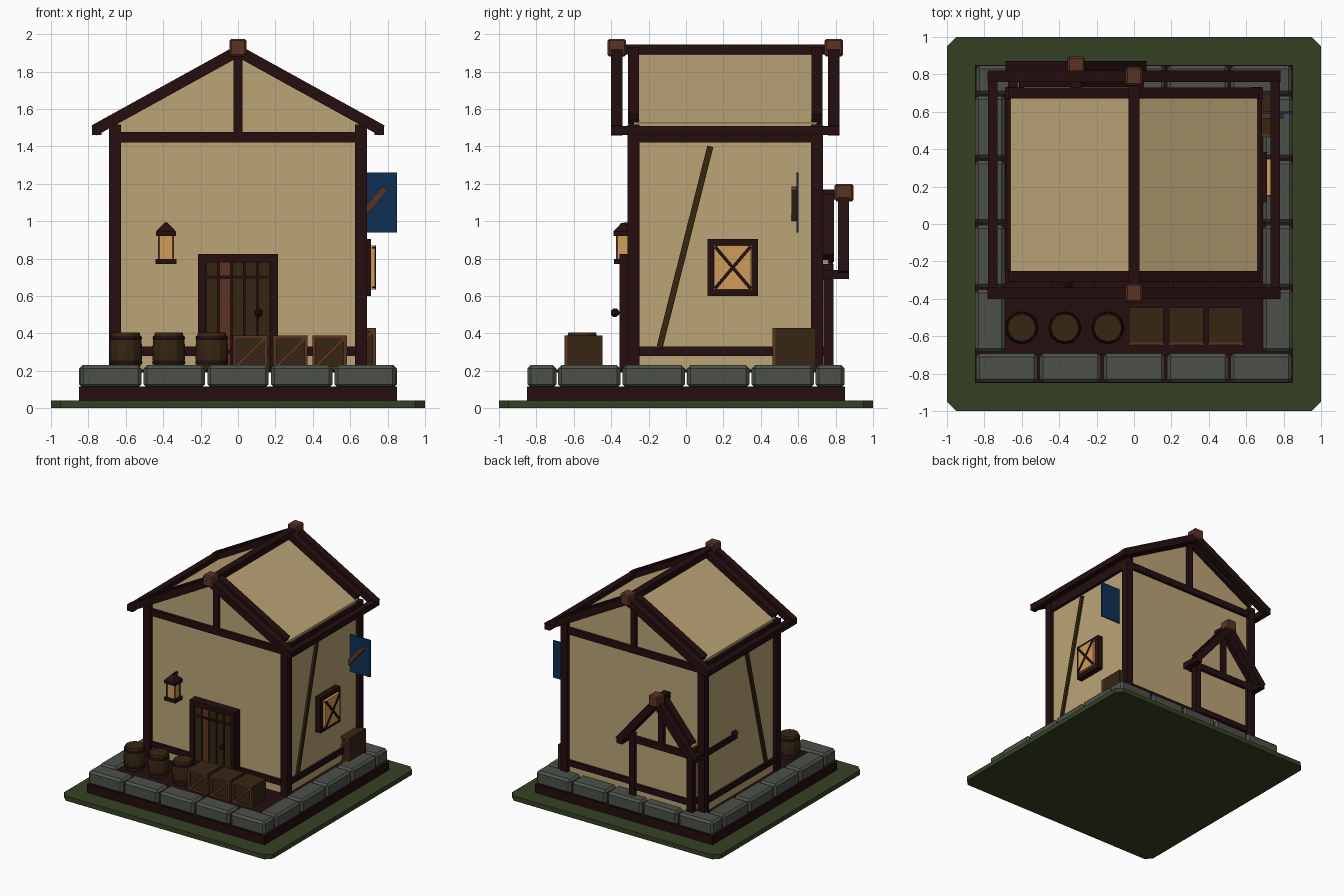
import bpy, bmesh, math
from mathutils import Vector, Matrix

if "Cube" in bpy.data.objects:
    bpy.data.objects.remove(bpy.data.objects["Cube"])

def mat(name, r, g, b):
    m = bpy.data.materials.new(name)
    m.diffuse_color = (r, g, b, 1)
    m.use_nodes = True
    m.node_tree.nodes["Principled BSDF"].inputs["Base Color"].default_value = m.diffuse_color
    return m

CREAM = mat("cream plaster", .50, .375, .185)
DARK = mat("dark timber", .018, .0045, .005)
RED = mat("red brown wood", .107, .034, .018)
WOOD = mat("brown wood", .038, .019, .006)
STONE = mat("grey stone", .072, .083, .066)
GREEN = mat("grass green", .036, .053, .017)
BLUE = mat("blue cloth", .0045, .03, .09)
GLOW = mat("warm glass", .62, .33, .10)

def finish(name, bm, m, bevel=0):
    bmesh.ops.recalc_face_normals(bm, faces=bm.faces)
    me = bpy.data.meshes.new(name)
    bm.to_mesh(me)
    bm.free()
    me.materials.append(m)
    ob = bpy.data.objects.new(name, me)
    bpy.context.collection.objects.link(ob)
    if bevel:
        b = ob.modifiers.new("bevel", 'BEVEL')
        b.width, b.segments = bevel, 1
    return ob

def box(name, x0, x1, y0, y1, z0, z1, m, bevel=0):
    bm = bmesh.new()
    mx = Matrix.Translation(((x0+x1)/2, (y0+y1)/2, (z0+z1)/2)) @ Matrix.Diagonal((x1-x0, y1-y0, z1-z0, 1))
    bmesh.ops.create_cube(bm, size=1, matrix=mx)
    return finish(name, bm, m, bevel)

def beam(name, a, b, side, w, t, m):
    """Bar from a to b; w is its width along the side axis, t the other thickness."""
    a, b, s = Vector(a), Vector(b), Vector(side)
    d = (b - a).normalized()
    n = d.cross(s)
    rot = Matrix((s, n, d)).transposed().to_4x4()
    bm = bmesh.new()
    bmesh.ops.create_cube(bm, size=1, matrix=Matrix.Translation((a+b)/2) @ rot
                          @ Matrix.Diagonal((w, t, (b-a).length, 1)))
    return finish(name, bm, m)

def prism(name, pts, lo, hi, axis, m):
    """Extrude a profile: (x,z) along y, or (x,y) along z."""
    bm = bmesh.new()
    put = (lambda p, h: (p[0], h, p[1])) if axis == 'Y' else (lambda p, h: (p[0], p[1], h))
    A = [bm.verts.new(put(p, lo)) for p in pts]
    B = [bm.verts.new(put(p, hi)) for p in pts]
    bm.faces.new(A)
    bm.faces.new(B)
    for i in range(len(pts)):
        j = (i + 1) % len(pts)
        bm.faces.new((A[i], A[j], B[j], B[i]))
    return finish(name, bm, m)

def lathe(name, prof, x, y, n, m, turn=0):
    """Closed solid of n sides from (radius, z) pairs."""
    bm = bmesh.new()
    rings = [[bm.verts.new((x + r*math.cos(turn + 2*math.pi*i/n), y + r*math.sin(turn + 2*math.pi*i/n), z))
              for i in range(n)] for r, z in prof]
    for A, B in zip(rings, rings[1:]):
        for i in range(n):
            bm.faces.new((A[i], A[(i+1) % n], B[(i+1) % n], B[i]))
    bm.faces.new(rings[0])
    bm.faces.new(rings[-1])
    return finish(name, bm, m)

# Ground, plinth, floor
c = .95
prism("ground", [(-1, -c), (-c, -1), (c, -1), (1, -c), (1, c), (c, 1), (-c, 1), (-1, c)], 0, .04, 'Z', GREEN)
box("plinth", -.85, .85, -.85, .85, .04, .115, DARK)
box("floor", -.7, .7, -.7, .7, .19, .208, DARK)

# Ring of foundation stones
g = .006
for s in (-1, 1):
    for i in range(5):
        a = -.85 + .34*i
        ya, yb = sorted((s*.85, s*.69))
        box("foundation_stone", a+g, a+.34-g, ya+.002, yb-.002, .11, .23, STONE, .018)
    for i in range(4):
        a = -.69 + .345*i
        xa, xb = sorted((s*.85, s*.69))
        box("foundation_stone", xa, xb, a+g, a+.345-g, .11, .23, STONE, .018)

def house(tag, cx, hw, yf, yb, tie, rake, apex, over, pw, ends, cube):
    """Timber framed gabled body: walls, posts, sills, ties, rakes, purlins, ridge, finials."""
    hx, hz = rake                      # lower end of the rake centre line
    slope = (apex - hz) / hx
    ez, pz = apex - .02 - slope*hw, apex - .02
    z0 = .195
    prism(tag+"_walls", [(cx-hw, z0), (cx+hw, z0), (cx+hw, ez), (cx, pz), (cx-hw, ez)], yf, yb, 'Y', CREAM)
    h = pw/2
    for s in (-1, 1):
        x = cx + s*(hw - .003)
        for y in (yf, yb):
            box(tag+"_corner_post", x-h, x+h, y-h, y+h, z0, ez-.01, DARK)
        box(tag+"_side_sill", x-.02, x+.02, yf, yb, .28, .33, DARK)
        box(tag+"_side_plate", x-.028, x+.028, yf, yb, tie-.03, tie+.055, DARK)
        xo = cx + s*(hx - .015)
        box(tag+"_eave_purlin", xo-.026, xo+.026, yf-over-.03, yb+over+.03, hz-.025, hz+.025, DARK)
        for y in (yf, yb, yf-over, yb+over):
            k = 1 if y in (yf-over, yb+over) else hw/hx
            beam(tag+"_rake", (cx+s*hx*k, y, apex-slope*hx*k), (cx, y, apex), (0, 1, 0), .06, .06, DARK)
    for y in (yf, yb):
        box(tag+"_tie_beam", cx-hw, cx+hw, y-.025, y+.025, tie-.028, tie+.028, DARK)
        box(tag+"_end_sill", cx-hw, cx+hw, y-.02, y+.02, .28, .33, DARK)
        box(tag+"_king_post", cx-.025, cx+.025, y-.025, y+.025, tie, apex, DARK)
    box(tag+"_ridge", cx-.03, cx+.03, yf-over-.03, yb+over+.03, apex-.02, apex+.035, DARK)
    for y in ends:
        box(tag+"_finial", cx-cube, cx+cube, y-.05, y+.05, apex-.03, apex+.065, RED, .01)

house("main", 0, .66, -.28, .70, 1.45, (.77, 1.485), 1.91, .09, .065, (-.37, .79), .046)
house("annex", -.31, .28, .37, .762, .715, (.353, .715), 1.135, .08, .055, (.845,), .046)

# Diagonal side braces
for s in (-1, 1):
    beam("side_brace", (s*.662, -.14, .33), (s*.662, .13, 1.40), (1, 0, 0), .03, .033, WOOD)

# Door
for s in (-1, 1):
    box("door_jamb", s*.195-.02, s*.195+.02, -.355, -.27, .2, .82, DARK)
box("door_lintel", -.215, .215, -.355, -.27, .78, .825, DARK)
box("door_back", -.18, .18, -.33, -.27, .2, .79, DARK)
for i in range(5):
    x = -.175 + .07*i
    box("door_plank", x+.005, x+.065, -.345, -.3, .2, .78, RED if i == 1 else WOOD)
for z in (.30, .70):
    box("door_strap", -.175, .175, -.352, -.32, z-.01, z+.01, DARK)
lathe("door_knob", [(.008, .488), (.021, .5), (.021, .522), (.008, .534)], .11, -.38, 8, DARK)
box("knob_stem", .103, .117, -.38, -.34, .504, .518, DARK)

# Lantern
lx, ly, q = -.385, -.335, math.pi/4
box("lantern_base", lx-.055, lx+.055, ly-.05, ly+.05, .77, .797, DARK)
box("lantern_glass", lx-.035, lx+.035, ly-.032, ly+.032, .797, .92, GLOW)
for sx in (-1, 1):
    for sy in (-1, 1):
        a, b = lx+sx*.037, ly+sy*.034
        box("lantern_bar", a-.005, a+.005, b-.005, b+.005, .797, .92, RED)
lathe("lantern_cap", [(.075, .92), (.075, .945), (.022, .985), (.015, .99)], lx, ly, 4, DARK, q)
beam("lantern_arm", (lx, ly, .985), (lx, -.27, .985), (1, 0, 0), .018, .018, DARK)

# Window on the right wall
wy, wz = .25, .752
for s in (-1, 1):
    box("window_stile", .65, .71, wy+s*.117-.018, wy+s*.117+.018, .6, .905, DARK)
    box("window_rail", .65, .71, .116, .384, wz+s*.135-.018, wz+s*.135+.018, DARK)
    beam("window_cross_bar", (.728, wy-.095, wz-s*.112), (.728, wy+.095, wz+s*.112), (1, 0, 0), .02, .018, DARK)
box("window_glass", .65, .732, .152, .348, .635, .87, GLOW)

# Hanging banner
box("banner", .60, .85, .59, .602, .94, 1.26, BLUE)
beam("banner_bar", (.62, .578, .98), (.785, .578, 1.175), (0, 1, 0), .026, .035, RED)

# Barrels
for x in (-.6, -.37, -.14):
    y = -.555
    lathe("barrel", [(.072, .2), (.086, .26), (.088, .31), (.084, .36), (.074, .405)], x, y, 12, WOOD)
    for z, r in ((.245, .086), (.375, .084)):
        lathe("barrel_hoop", [(r, z-.01), (r+.003, z), (r, z+.01)], x, y, 12, DARK)

# Crates with trimmed fronts
def crate(x, y, w, z1):
    z0, h, f = .205, w/2, y - w/2
    box("crate", x-h, x+h, f, y+h, z0, z1, WOOD)
    for s in (-1, 1):
        a = x + s*(h-.009)
        box("crate_stile", a-.009, a+.009, f-.016, f, z0, z1, RED)
    for z in (z0+.009, z1-.009):
        box("crate_rail", x-h, x+h, f-.014, f, z-.009, z+.009, RED)
    beam("crate_diagonal", (x-h+.012, f-.007, z0+.012), (x+h-.012, f-.007, z1-.012), (0, 1, 0), .014, .018, RED)

for x in (.065, .28, .49):
    crate(x, -.54, .185, .388)
crate(.63, .587, .215, .428)
